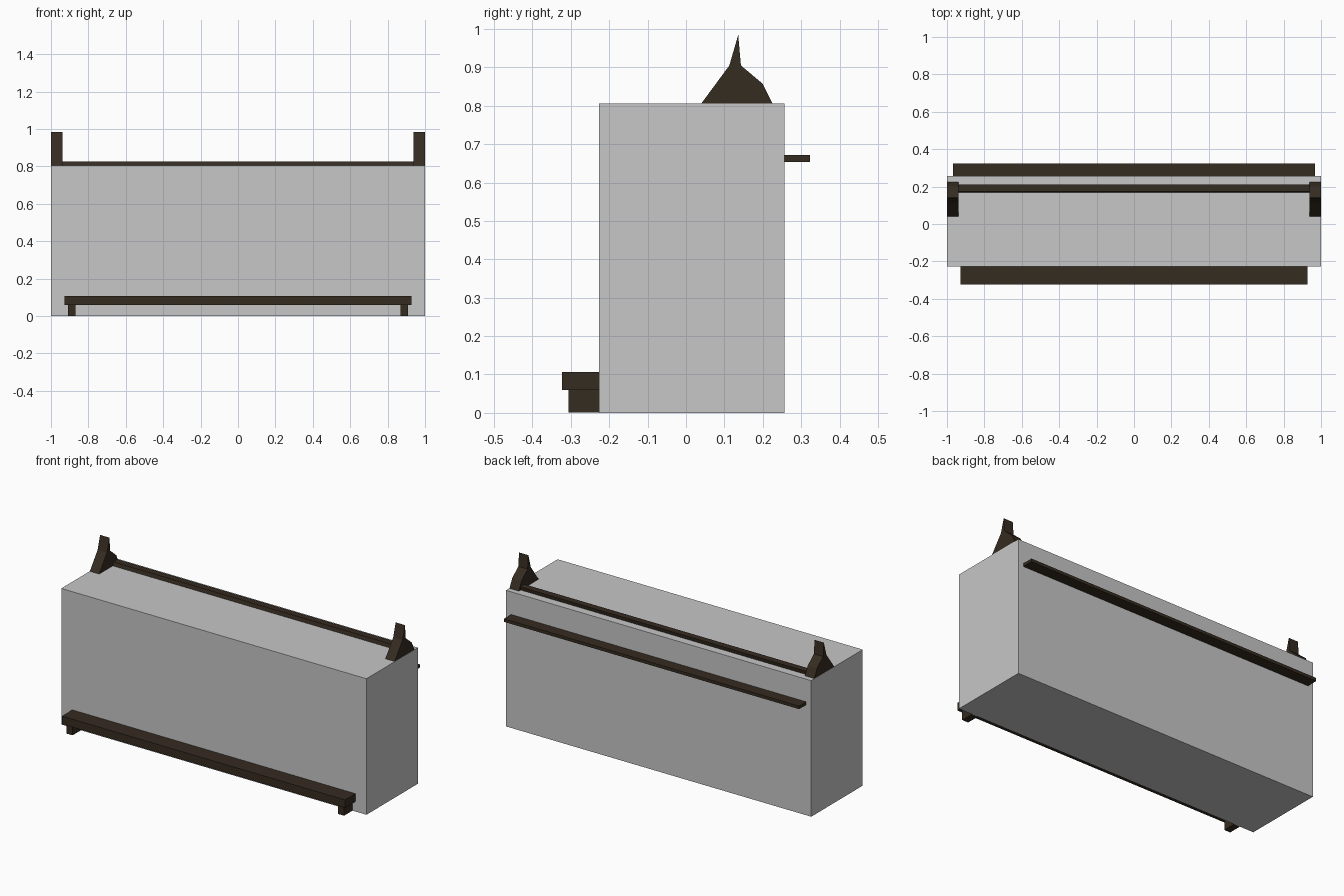
import bpy, bmesh

if "Cube" in bpy.data.objects:
    bpy.data.objects.remove(bpy.data.objects["Cube"])


def material(name, rgb):
    mat = bpy.data.materials.new(name)
    mat.diffuse_color = (*rgb, 1)
    mat.use_nodes = True
    mat.node_tree.nodes["Principled BSDF"].inputs["Base Color"].default_value = mat.diffuse_color
    return mat


wood = material("dark brown wood", (0.036, 0.025, 0.015))
grey = material("light grey", (0.57, 0.57, 0.57))


def extrude_x(name, profile, x0, x1, mat=wood):
    """Prism: a (y, z) profile extruded along x."""
    bm = bmesh.new()
    face = bm.faces.new([bm.verts.new((x0, y, z)) for y, z in profile])
    out = bmesh.ops.extrude_face_region(bm, geom=[face])
    moved = [v for v in out["geom"] if isinstance(v, bmesh.types.BMVert)]
    bmesh.ops.translate(bm, verts=moved, vec=(x1 - x0, 0, 0))
    bmesh.ops.recalc_face_normals(bm, faces=bm.faces)
    mesh = bpy.data.meshes.new(name)
    bm.to_mesh(mesh)
    bm.free()
    mesh.materials.append(mat)
    obj = bpy.data.objects.new(name, mesh)
    bpy.context.collection.objects.link(obj)
    return obj


def box(name, x0, x1, y0, y1, z0, z1, mat=wood):
    return extrude_x(name, [(y0, z0), (y1, z0), (y1, z1), (y0, z1)], x0, x1, mat)


# Solid grey block forming the body
box("body_block", -1, 1, -0.226, 0.256, 0, 0.806, grey)

# Pointed finials on both ends, rooted just inside the block
finial = [(0.025, 0.785), (0.228, 0.785), (0.225, 0.806), (0.20, 0.857),
          (0.143, 0.905), (0.136, 0.985), (0.113, 0.905), (0.04, 0.806)]
for side, a, b in (("left", -0.999, -0.938), ("right", 0.938, 0.999)):
    extrude_x(side + "_finial", finial, a, b)

# Top of the leaning backrest between the finials
extrude_x("backrest_rail", [(0.16, 0.78), (0.203, 0.78), (0.212, 0.827), (0.173, 0.827)],
          -0.94, 0.94)

# Book ledge along the back
box("book_ledge", -0.967, 0.967, 0.24, 0.323, 0.654, 0.672)

# Kneeler along the front, on two short feet
box("kneeler_board", -0.928, 0.928, -0.323, -0.21, 0.059, 0.106)
for side, x in (("left", -0.89), ("right", 0.89)):
    box(side + "_kneeler_foot", x - 0.02, x + 0.02, -0.306, -0.21, 0.001, 0.059)
